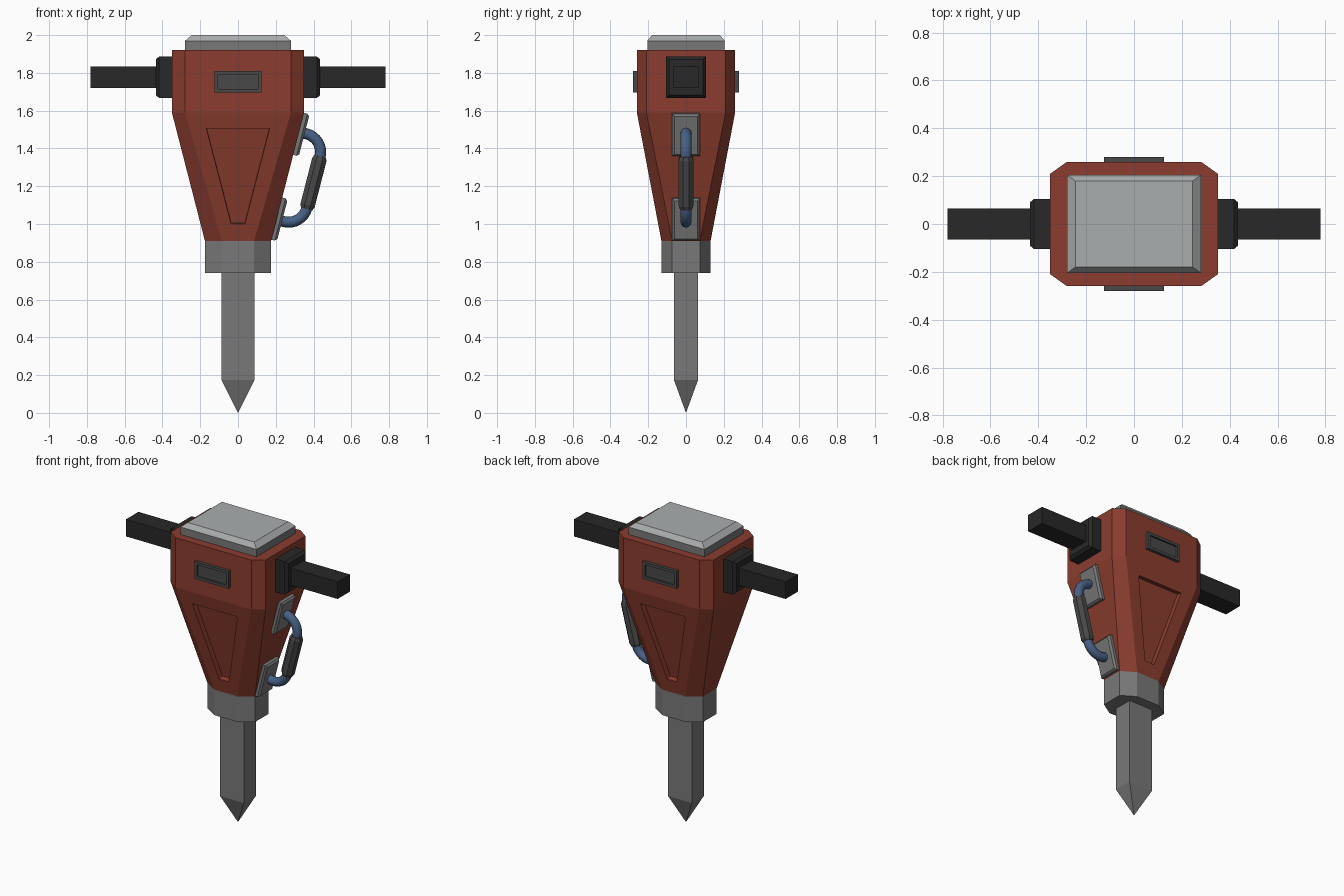
import bpy, bmesh, math
from mathutils import Matrix, Vector

if "Cube" in bpy.data.objects:
    bpy.data.objects.remove(bpy.data.objects["Cube"])


def material(name, r, g, b):
    m = bpy.data.materials.new(name)
    m.diffuse_color = (r, g, b, 1)
    m.use_nodes = True
    m.node_tree.nodes["Principled BSDF"].inputs["Base Color"].default_value = m.diffuse_color
    return m


RED = material("red_paint", 0.26, 0.046, 0.028)
STEEL = material("steel_grey", 0.195, 0.19, 0.19)
LIGHT = material("light_grey", 0.40, 0.42, 0.42)
DARK = material("dark_grey", 0.065, 0.065, 0.065)
BLACK = material("black_rubber", 0.021, 0.021, 0.021)
BLUE = material("blue_tube", 0.065, 0.12, 0.235)


def rect(x, y, z):
    return [(x, y, z), (-x, y, z), (-x, -y, z), (x, -y, z)]


def octagon(x, y, cx, cy, z):
    """Rectangle x by y with corners cut back to cx and cy."""
    return [(x, -cy, z), (x, cy, z), (cx, y, z), (-cx, y, z),
            (-x, cy, z), (-x, -cy, z), (-cx, -y, z), (cx, -y, z)]


def circle(r, z, n=8):
    return [(r * math.cos((i + .5) * math.tau / n), r * math.sin((i + .5) * math.tau / n), z)
            for i in range(n)]


def frame(x, y, z, origin=(0, 0, 0)):
    """Matrix whose local axes point along the given world directions."""
    m = Matrix((x, y, z)).transposed().to_4x4()
    m.translation = Vector(origin)
    return m


def add_object(name, data, mat, mirror=None):
    ob = bpy.data.objects.new(name, data)
    bpy.context.collection.objects.link(ob)
    data.materials.append(mat)
    if mirror is not None:
        mod = ob.modifiers.new("mirror", 'MIRROR')
        mod.use_axis = [i == mirror for i in range(3)]
        mod.use_mirror_merge = False
    return ob


def loft(name, rings, mat, matrix=None, mirror=None, edit=None):
    """Skin a stack of rings with flat ends, place it, then run an optional edit."""
    bm = bmesh.new()
    loops = [[bm.verts.new(p) for p in ring] for ring in rings]
    n = len(loops[0])
    for a, b in zip(loops, loops[1:]):
        for i in range(n):
            bm.faces.new((a[i], a[(i + 1) % n], b[(i + 1) % n], b[i]))
    bm.faces.new(loops[0][::-1])
    bm.faces.new(loops[-1])
    bmesh.ops.remove_doubles(bm, verts=bm.verts, dist=1e-5)
    bmesh.ops.recalc_face_normals(bm, faces=bm.faces)
    if matrix:
        bm.transform(matrix)
    bm.normal_update()
    if edit:
        edit(bm)
    me = bpy.data.meshes.new(name)
    bm.to_mesh(me)
    bm.free()
    return add_object(name, me, mat, mirror)


# Body: tapered casing with a sunken trapezoid on front and back
def sink_panels(bm):
    big = [f for f in bm.faces if abs(f.normal.y) > 0.9 and f.calc_center_median().z < 1.5]
    for f in big:
        side = 1 if f.normal.y > 0 else -1
        normal = f.normal.copy()
        bmesh.ops.inset_individual(bm, faces=[f], thickness=0.03)
        mid = f.calc_center_median().z
        for v in f.verts:
            top = v.co.z > mid
            z, x = (1.505, 0.167) if top else (1.0, 0.036)
            y = 0.13 + 0.13 * (z - 0.91) / 0.68
            v.co = (math.copysign(x, v.co.x), side * y, z)
        new = bmesh.ops.extrude_discrete_faces(bm, faces=[f])["faces"][0]
        bmesh.ops.translate(bm, verts=new.verts[:], vec=normal * -0.035)


loft("body", [octagon(0.175, 0.13, 0.085, 0.073, 0.91),
              octagon(0.35, 0.26, 0.28, 0.21, 1.59),
              octagon(0.35, 0.26, 0.28, 0.21, 1.92)], RED, edit=sink_panels)

# Top cap: steel rim below a bevelled light plate
loft("cap_rim", [rect(0.28, 0.205, 1.90), rect(0.28, 0.205, 1.97)], STEEL)
loft("cap_plate", [rect(0.28, 0.205, 1.97), rect(0.245, 0.18, 2.0)], LIGHT)

# Collar and chisel
loft("collar", [octagon(0.175, 0.13, 0.085, 0.073, 0.74),
                octagon(0.175, 0.13, 0.085, 0.073, 0.91)], STEEL)
loft("chisel", [rect(0, 0, 0), rect(0.088, 0.064, 0.175), rect(0.088, 0.064, 0.76)], STEEL)

# Side handles: bevelled mount and square bar, mirrored
along_x = frame((0, 1, 0), (0, 0, 1), (1, 0, 0), (0, 0, 1.777))
loft("handle_mounts", [rect(0.105, 0.11, 0.34), rect(0.105, 0.11, 0.417),
                       rect(0.09, 0.095, 0.435)], BLACK, along_x, mirror=0)
loft("handle_bars", [rect(0.065, 0.057, 0.42), rect(0.065, 0.057, 0.78)], BLACK, along_x, mirror=0)


# Vent plates on front and back with a recessed centre
def recess(bm):
    f = min(bm.faces, key=lambda f: f.calc_center_median().y)
    bmesh.ops.inset_individual(bm, faces=[f], thickness=0.026)
    new = bmesh.ops.extrude_discrete_faces(bm, faces=[f])["faces"][0]
    bmesh.ops.translate(bm, verts=new.verts[:], vec=(0, 0.012, 0))


along_y = frame((1, 0, 0), (0, 0, 1), (0, -1, 0), (0, 0, 1.753))
loft("vent_plates", [rect(0.125, 0.058, 0.25), rect(0.125, 0.058, 0.28)],
     DARK, along_y, mirror=1, edit=recess)

# Carry handle on the sloped right side: local y runs up the slope, z points outward
slope = Vector((0.175, 0, 0.68)).normalized()
outward = Vector((slope.z, 0, -slope.x))
on_slope = frame((0, 1, 0), slope, outward, (0.264, 0, 1.255))
for name, s in (("upper_bracket", 0.229), ("lower_bracket", -0.234)):
    loft(name, [rect(0.073, 0.115, -0.02), rect(0.073, 0.115, 0.018),
                rect(0.062, 0.104, 0.03)], STEEL, on_slope @ Matrix.Translation((0, s, 0)))

# Blue tube: U path with rounded corners
R, S, H = 0.1, 0.24, 0.14
arc = [(S - R + R * math.cos(t), H - R + R * math.sin(t))
       for t in (i * math.pi / 16 for i in range(9))]
path = [(S, 0.0)] + arc + [(-s, h) for s, h in reversed(arc)] + [(-S, 0.0)]
curve = bpy.data.curves.new("tube_path", 'CURVE')
curve.dimensions = '3D'
curve.bevel_depth = 0.029
curve.bevel_resolution = 4
spline = curve.splines.new('POLY')
spline.points.add(len(path) - 1)
for p, (s, h) in zip(spline.points, path):
    p.co = (*(on_slope @ Vector((0, s, h))), 1)
helper = bpy.data.objects.new("tube_path", curve)
bpy.context.collection.objects.link(helper)
tube_mesh = bpy.data.meshes.new_from_object(
    helper.evaluated_get(bpy.context.evaluated_depsgraph_get()))
bpy.data.objects.remove(helper)
tube_mesh.materials.clear()
tube = add_object("carry_tube", tube_mesh, BLUE)
for p in tube_mesh.polygons:
    p.use_smooth = True

# Rubber grip around the straight part of the tube
along_slope = frame((0, 1, 0), -outward, slope, on_slope @ Vector((0, 0, H)))
loft("carry_grip", [circle(0.034, -0.145), circle(0.042, -0.125),
                    circle(0.042, 0.125), circle(0.034, 0.145)], DARK, along_slope)
